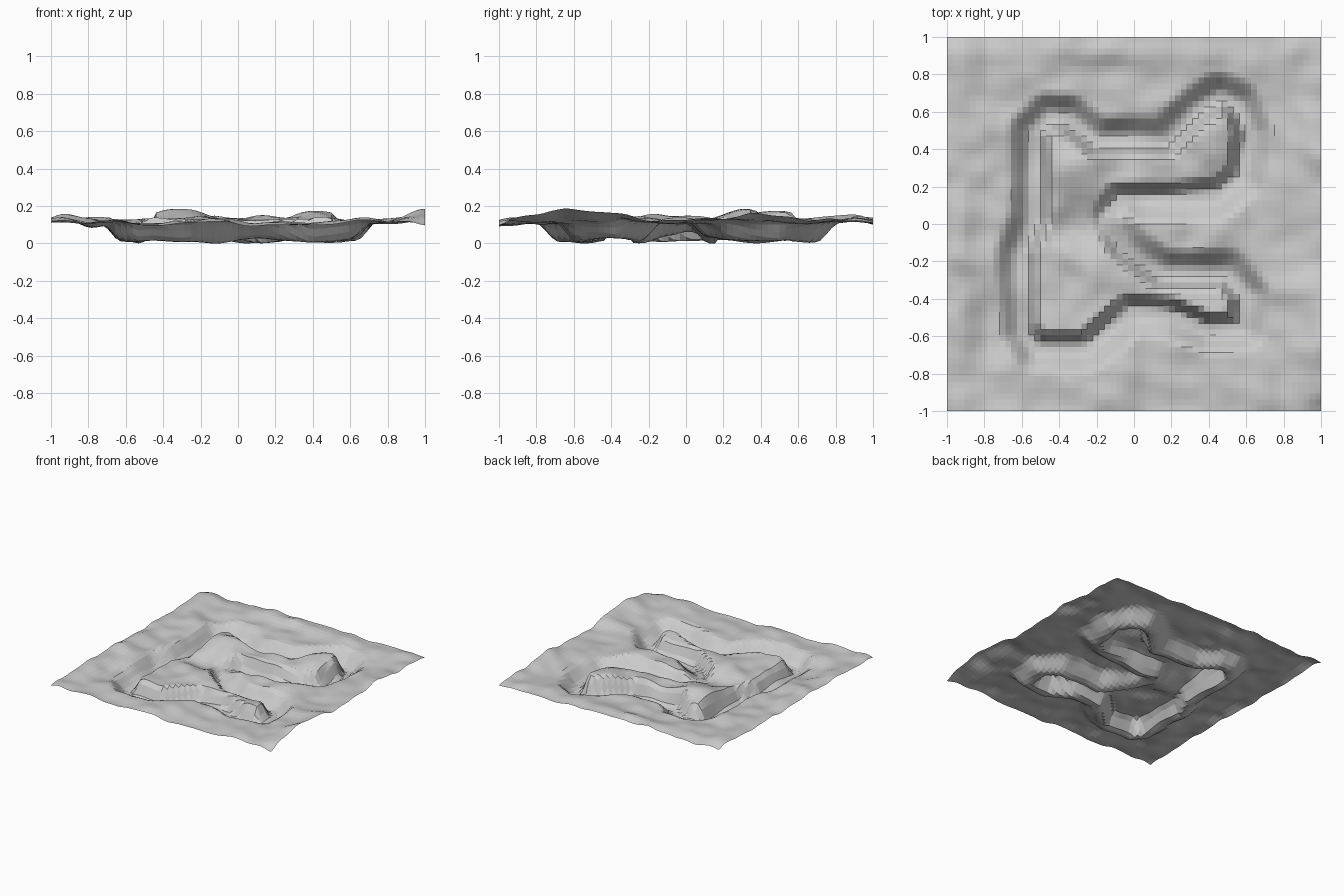
import bpy, bmesh, math
from mathutils import Vector, noise

cube = bpy.data.objects.get("Cube")
if cube:
    bpy.data.objects.remove(cube)

GRID = 64
GROUND = 0.142
FLOOR = 0.042

# Centre line of the sunken loop
LOOP = [Vector(p) for p in [
    (-.6, -.57), (-.61, -.15), (-.54, .03), (-.54, .5), (-.45, .58), (-.36, .57),
    (-.2, .45), (.17, .45), (.33, .61), (.46, .69), (.56, .64), (.62, .5), (.58, .25),
    (.45, .15), (.2, .13), (-.07, .13), (-.14, .02), (-.05, -.12), (.15, -.26),
    (.5, -.26), (.6, -.38), (.58, -.56), (.4, -.57), (.2, -.49), (-.02, -.47),
    (-.14, -.57), (-.25, -.67), (-.52, -.67)]]

# Broad hills and hollows: x, y, radius x, radius y, height
HILLS = [
    (-.33, .31, .17, .15, .055), (.42, .46, .14, .15, .045), (-.3, 0, .15, .12, -.05),
    (-.93, -.1, .07, .9, .025), (-.92, .85, .1, .1, .015), (-1, -1, .15, .15, -.015),
    (1, -.58, .13, .3, .055), (1, .38, .14, .18, .03), (1, -1, .1, .08, -.035),
    (1, 0, .1, .9, .012), (-.35, -.4, .15, .15, -.01),
    (0, .92, .8, .07, .025), (.7, -.95, .2, .1, .02), (.2, -1, .4, .08, -.015),
    (.25, 0, .3, .08, .01), (-.8, .5, .1, .2, .015), (-.77, -.45, .07, .2, -.012)]


def smooth(a, b, t):
    t = min(max((t - a) / (b - a), 0), 1)
    return t * t * (3 - 2 * t)


def loop_distance(p):
    """Distance to the loop, and whether the point lies within it."""
    best, inside = 9, False
    for a, b in zip(LOOP, LOOP[1:] + LOOP[:1]):
        d = b - a
        t = min(max((p - a).dot(d) / d.length_squared, 0), 1)
        best = min(best, (p - a - d * t).length)
        if (a.y > p.y) != (b.y > p.y) and p.x < a.x + d.x * (p.y - a.y) / d.y:
            inside = not inside
    return best, inside


def height(x, y):
    z = GROUND
    z += .022 * noise.noise(Vector((x * 3.2, y * 3.2, 4)))
    z += .018 * noise.noise(Vector((x * 7, y * 7, 9)))
    for hx, hy, rx, ry, h in HILLS:
        z += h * math.exp(-((x - hx) / rx) ** 2 - ((y - hy) / ry) ** 2)
    # Steep inner bank, gentler outer bank, uneven trench floor
    dist, inside = loop_distance(Vector((x, y)))
    if inside:
        z += .015
        sunk = 1 - smooth(.03, .1, dist)
    else:
        sunk = 1 - smooth(.01, .14, dist)
    floor = FLOOR + .03 * noise.noise(Vector((x * 4, y * 4, 2)))
    floor += .045 * math.exp(-((x + .15) ** 2 + (y - .03) ** 2) / .015)
    return z + (floor - z) * sunk


# Terrain sheet
bm = bmesh.new()
bmesh.ops.create_grid(bm, x_segments=GRID, y_segments=GRID, size=1)
for v in bm.verts:
    v.co.z = height(v.co.x, v.co.y)
lowest = min(v.co.z for v in bm.verts)
for v in bm.verts:
    v.co.z -= lowest
mesh = bpy.data.meshes.new("terrain")
bm.to_mesh(mesh)
bm.free()
terrain = bpy.data.objects.new("terrain", mesh)
bpy.context.collection.objects.link(terrain)

# Plain grey ground
grey = bpy.data.materials.new("light_grey")
grey.use_nodes = True
colour = (.6, .6, .6, 1)
grey.diffuse_color = colour
grey.node_tree.nodes["Principled BSDF"].inputs["Base Color"].default_value = colour
mesh.materials.append(grey)
